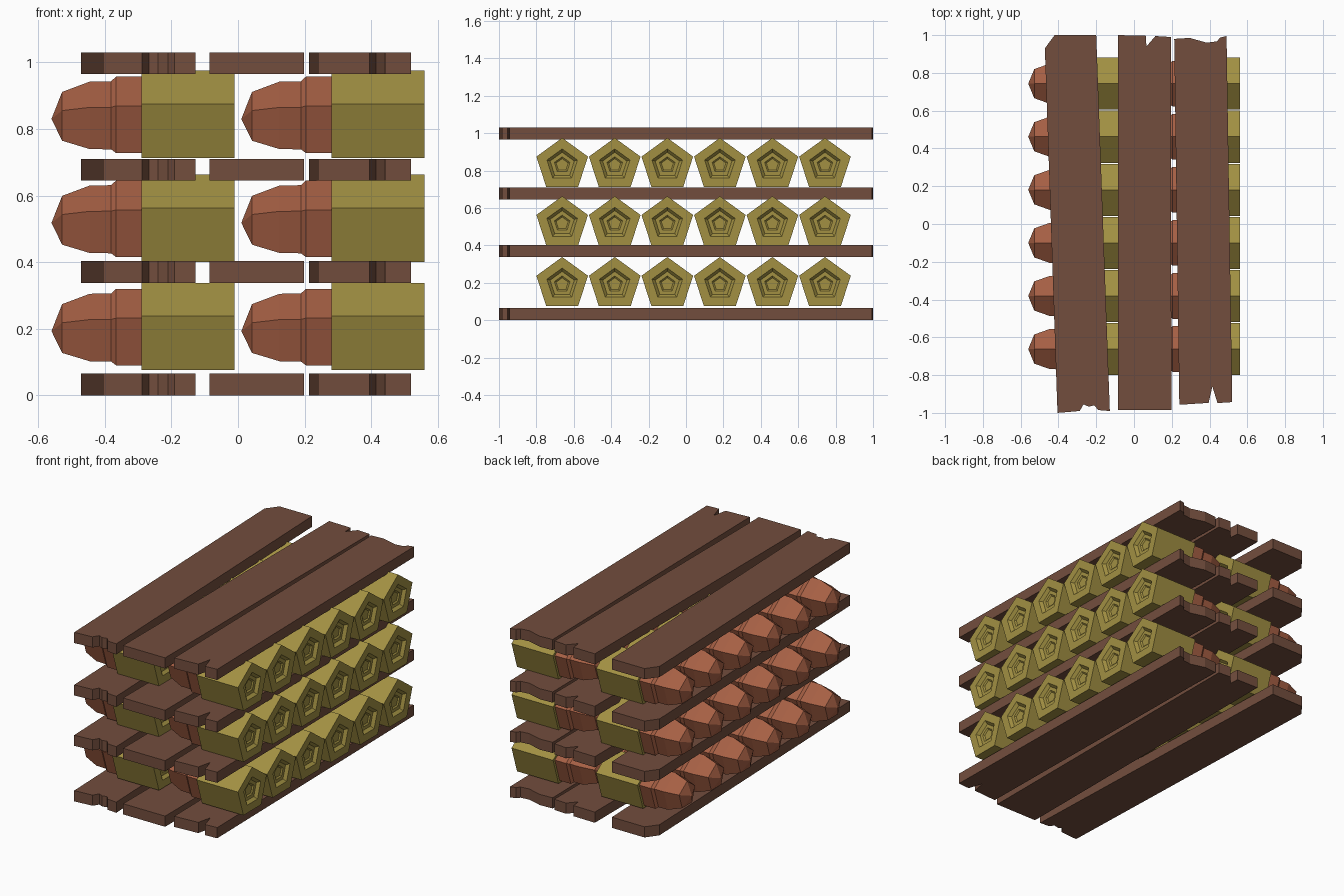
import bpy, bmesh, math

if "Cube" in bpy.data.objects:
    bpy.data.objects.remove(bpy.data.objects["Cube"])

def material(name, rgb):
    m = bpy.data.materials.new(name)
    m.diffuse_color = (*rgb, 1)
    m.use_nodes = True
    m.node_tree.nodes["Principled BSDF"].inputs["Base Color"].default_value = m.diffuse_color
    return m

WOOD = material("wood", (0.17, 0.075, 0.047))
BRASS = material("brass", (0.36, 0.28, 0.055))
COPPER = material("copper", (0.38, 0.115, 0.058))

def finish(bm, name, mat):
    bmesh.ops.recalc_face_normals(bm, faces=bm.faces)
    me = bpy.data.meshes.new(name)
    bm.to_mesh(me)
    bm.free()
    me.materials.append(mat)
    return me

def place(name, mesh, loc):
    ob = bpy.data.objects.new(name, mesh)
    ob.location = loc
    bpy.context.collection.objects.link(ob)

def plank_mesh(name, outline, thick=0.065):
    bm = bmesh.new()
    f = bm.faces.new([bm.verts.new((x, y, 0)) for x, y in outline])
    top = bmesh.ops.extrude_face_region(bm, geom=[f])["geom"]
    bmesh.ops.translate(bm, vec=(0, 0, thick),
                        verts=[v for v in top if isinstance(v, bmesh.types.BMVert)])
    return finish(bm, name, WOOD)

def pentagon_loft(name, profile, mat):
    """Five-sided solid along x from (x, radius) pairs, one corner up."""
    bm = bmesh.new()
    rings = []
    for x, r in profile:
        n = 1 if r == 0 else 5
        rings.append([bm.verts.new((x, r * math.sin(i * math.tau / 5),
                                    r * math.cos(i * math.tau / 5))) for i in range(n)])
    for a, b in zip(rings, rings[1:]):
        for i in range(5):
            j = (i + 1) % 5
            if len(a) == 1:
                bm.faces.new((a[0], b[i], b[j]))
            else:
                bm.faces.new((a[i], a[j], b[j], b[i]))
    for ring in (rings[0], rings[-1]):
        if len(ring) == 5:
            bm.faces.new(ring)
    return finish(bm, name, mat)

# Planks with splintered ends
planks = {
    "left_plank": plank_mesh("left_plank", [
        (-.472, .93), (-.42, 1), (-.20, 1), (-.128, -.99), (-.19, -.985), (-.21, -.96),
        (-.24, -.967), (-.267, -.955), (-.288, -.99), (-.405, -1)]),
    "middle_plank": plank_mesh("middle_plank", [
        (-.085, 1), (.062, .997), (.066, .94), (.113, .995), (.195, .99),
        (.198, -.985), (-.085, -.985)]),
    "right_plank": plank_mesh("right_plank", [
        (.213, .98), (.295, .985), (.385, .96), (.44, .967), (.455, .987), (.49, .995),
        (.52, -.943), (.442, -.948), (.415, -.86), (.395, -.947), (.24, -.957)]),
}
for layer, z in enumerate((0, .338, .645, .965)):
    for name, mesh in planks.items():
        place(f"{name}_{layer + 1}", mesh, (0, 0, z))

# Shell casing with recessed base and primer, and stepped nose
casing = pentagon_loft("casing", [(-.005, .145), (.275, .145), (.275, .086),
                                  (.257, .068), (.257, .044), (.25, .034)], BRASS)
nose = pentagon_loft("nose", [(-.275, 0), (-.243, .081), (-.16, .112), (-.096, .113),
                              (-.081, .127), (-.005, .127)], COPPER)

# Rows of shells between the plank layers
for layer, z in enumerate((.193, .518, .83)):
    for col, x in enumerate((-.285, .285)):
        for i in range(6):
            loc = (x, -.662 + i * .281, z)
            tag = f"{layer + 1}_{col + 1}_{i + 1}"
            place("shell_casing_" + tag, casing, loc)
            place("shell_nose_" + tag, nose, loc)
